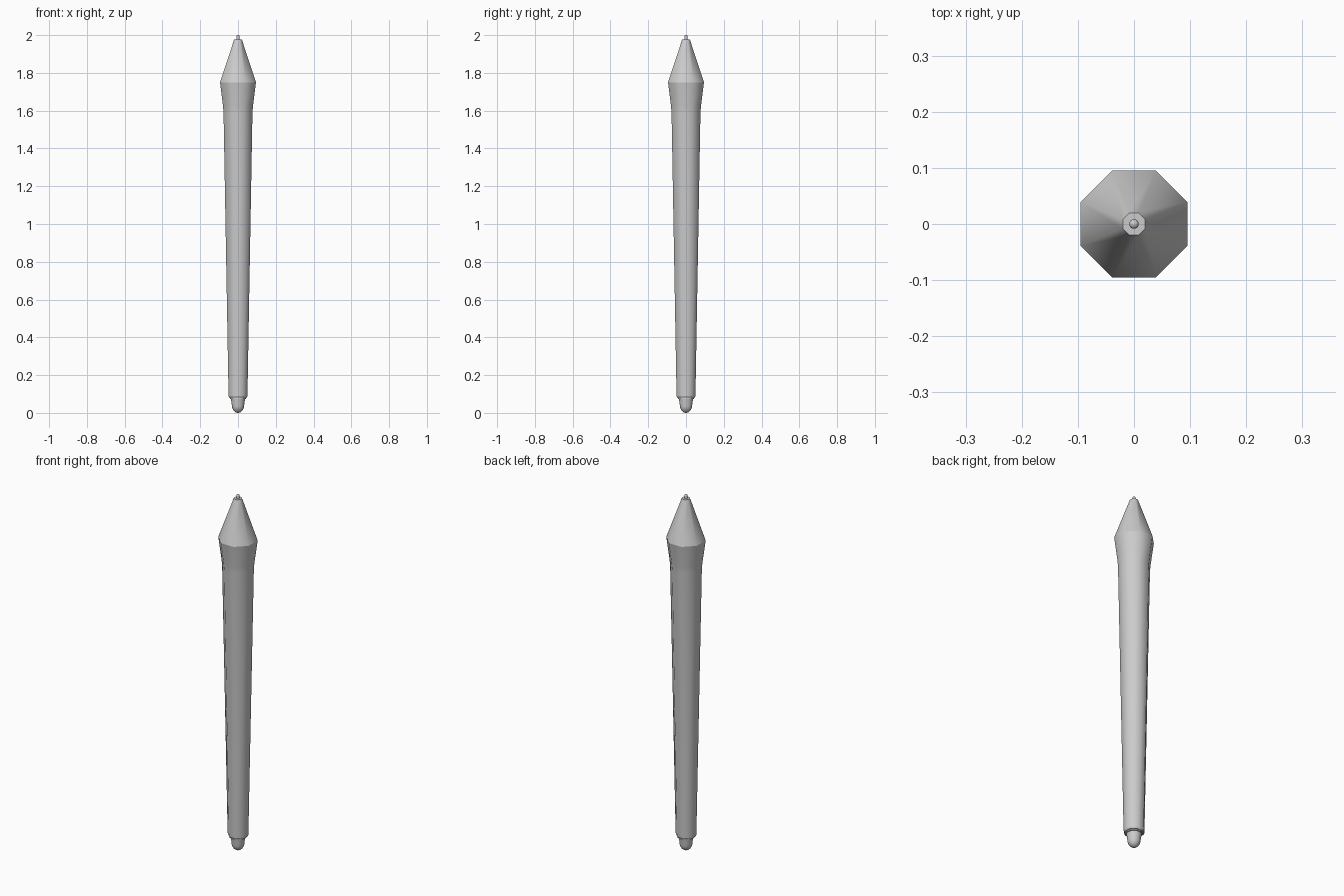
import bpy, bmesh, math

if "Cube" in bpy.data.objects:
    bpy.data.objects.remove(bpy.data.objects["Cube"])


def lathe(name, profile, sides, sharp=(), flats=False):
    """Stack rings of (radius, z); flats=True reads radius as distance to a flat side."""
    bm = bmesh.new()
    off = math.pi / sides
    k = 1 / math.cos(off) if flats else 1
    rings = []
    for r, z in profile:
        rings.append([bm.verts.new((r * k * math.cos(off + 2 * math.pi * i / sides),
                                    r * k * math.sin(off + 2 * math.pi * i / sides), z))
                      for i in range(sides)])
    for a, b in zip(rings, rings[1:]):
        for i in range(sides):
            j = (i + 1) % sides
            bm.faces.new((a[i], a[j], b[j], b[i])).smooth = True
    bm.faces.new(rings[0][::-1])
    bm.faces.new(rings[-1])
    # Hard edges around chosen rings
    for n in sharp:
        for i in range(sides):
            bm.edges.get((rings[n][i], rings[n][(i + 1) % sides])).smooth = False
    bmesh.ops.recalc_face_normals(bm, faces=bm.faces)
    mesh = bpy.data.meshes.new(name)
    bm.to_mesh(mesh)
    bm.free()
    obj = bpy.data.objects.new(name, mesh)
    bpy.context.collection.objects.link(obj)
    return obj


# Octagonal barrel, flared grip and tapered point
lathe("pen_body", [(0.046, 0.080), (0.050, 0.090), (0.0765, 1.59),
                   (0.0795, 1.625), (0.095, 1.75), (0.020, 1.978)],
      8, sharp=(0, 1, 4, 5), flats=True)

# Round collar below the barrel
lathe("eraser_collar", [(0.043, 0.074), (0.043, 0.084)], 32, sharp=(0, 1))

# Rounded eraser
eraser = [(0.0015, 0.0)]
for i in range(1, 9):
    a = math.pi / 2 * i / 8
    eraser.append((0.033 * math.sin(a), 0.042 * (1 - math.cos(a))))
eraser.append((0.038, 0.078))
lathe("eraser", eraser, 32, sharp=(9,))

# Small writing nib with a rounded end
lathe("nib", [(0.0085, 1.970), (0.0085, 1.992), (0.0072, 1.997),
              (0.004, 1.9995), (0.001, 2.0)], 16, sharp=(0,))
